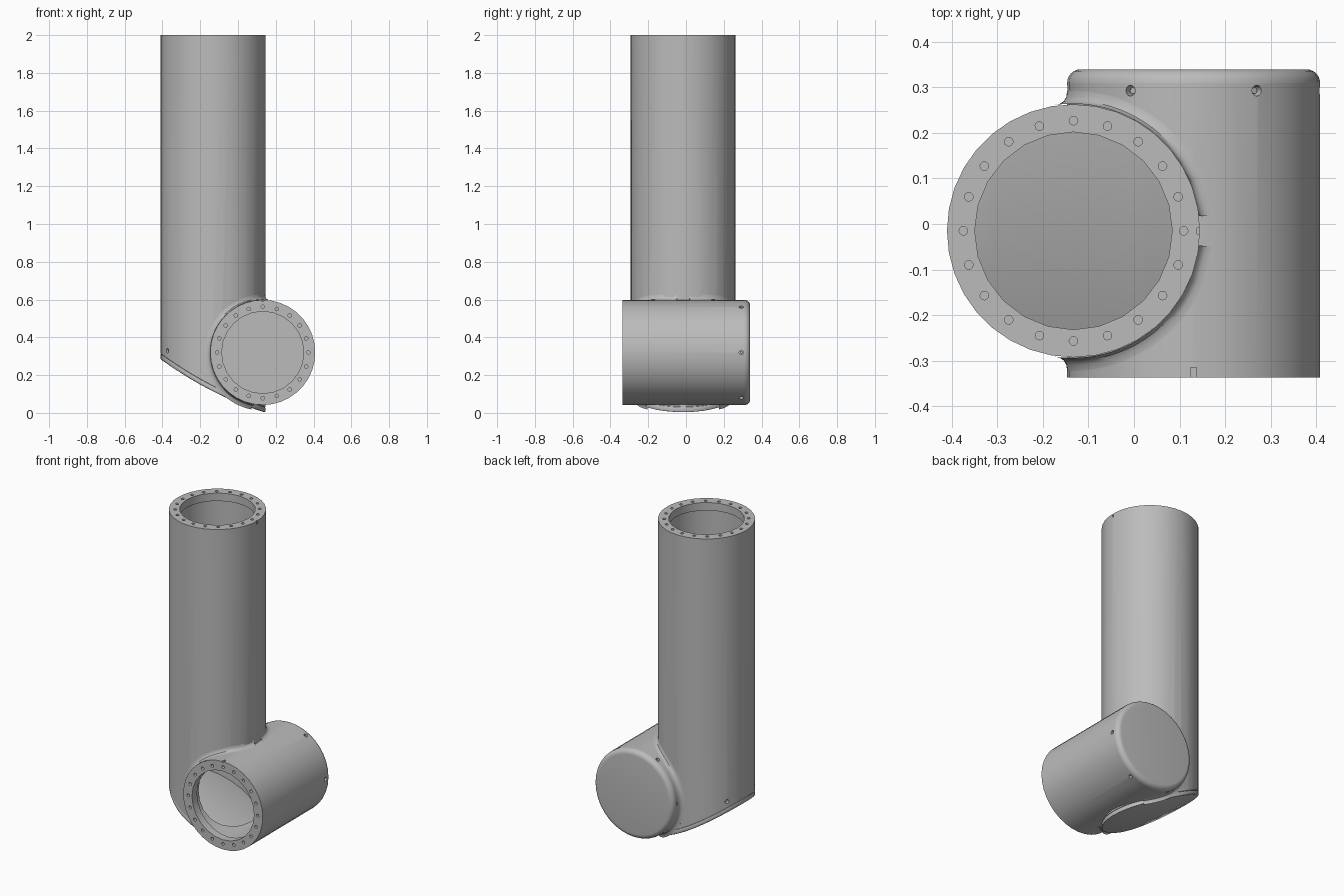
import bpy, bmesh
from math import sin, cos, pi, radians, sqrt, acos
from mathutils import Vector, Matrix

if "Cube" in bpy.data.objects:
    bpy.data.objects.remove(bpy.data.objects["Cube"], do_unlink=True)

R, BORE, LIP = 0.278, 0.235, 0.217
POST = Vector((-0.133, -0.015, 0))      # upright tube axis
ARM = Vector((0.131, 0, 0.32))          # level tube axis, runs along y
FRONT, SEAM, BACK = -0.337, 0.31, 0.34
TO_POST = Matrix.Translation(POST)
# local z becomes world +y
TO_ARM = Matrix.Translation(ARM) @ Matrix.Rotation(-pi / 2, 4, 'X')

grey = bpy.data.materials.new("plain grey")
grey.use_nodes = True
grey.diffuse_color = (0.5, 0.5, 0.5, 1)
grey.node_tree.nodes["Principled BSDF"].inputs["Base Color"].default_value = (0.5, 0.5, 0.5, 1)


def make(name, bm, place=None):
    if place:
        bm.transform(place)
    bmesh.ops.recalc_face_normals(bm, faces=bm.faces)
    mesh = bpy.data.meshes.new(name)
    bm.to_mesh(mesh)
    bm.free()
    ob = bpy.data.objects.new(name, mesh)
    bpy.context.collection.objects.link(ob)
    mesh.materials.append(grey)
    return ob


def lathe(name, profile, place, segs=36):
    """Closed solid turned about local z from (radius, height) pairs."""
    bm = bmesh.new()
    rings = [[bm.verts.new((r * cos(2 * pi * i / segs), r * sin(2 * pi * i / segs), h))
              for i in range(segs)] for r, h in profile]
    for a, b in zip(rings, rings[1:]):
        for i in range(segs):
            j = (i + 1) % segs
            bm.faces.new((a[i], a[j], b[j], b[i]))
    bm.faces.new(rings[0])
    bm.faces.new(rings[-1])
    return make(name, bm, place)


def prism(name, outline):
    """Solid with an x-z outline, extruded along y."""
    bm = bmesh.new()
    face = bm.faces.new([bm.verts.new((x, -0.6, z)) for x, z in outline])
    out = bmesh.ops.extrude_face_region(bm, geom=[face])
    bmesh.ops.translate(bm, vec=(0, 1.2, 0),
                        verts=[v for v in out["geom"] if isinstance(v, bmesh.types.BMVert)])
    return make(name, bm)


def drills(name, places, radius, depth):
    """Many short drill cylinders in one cutter."""
    bm = bmesh.new()
    for m in places:
        bmesh.ops.create_cone(bm, cap_ends=True, segments=12, radius1=radius,
                              radius2=radius, depth=depth, matrix=m)
    return make(name, bm)


def apply_mod(ob, kind, **settings):
    mod = ob.modifiers.new(kind.title(), kind)
    for key, value in settings.items():
        setattr(mod, key, value)
    bpy.ops.object.select_all(action='DESELECT')
    bpy.context.view_layer.objects.active = ob
    ob.select_set(True)
    bpy.ops.object.modifier_apply(modifier=mod.name)


def combine(ob, tool, operation='DIFFERENCE'):
    apply_mod(ob, 'BOOLEAN', object=tool, operation=operation, solver='EXACT')
    bpy.data.objects.remove(tool, do_unlink=True)


def smooth(ob):
    bpy.ops.object.select_all(action='DESELECT')
    bpy.context.view_layer.objects.active = ob
    ob.select_set(True)
    bpy.ops.object.shade_smooth_by_angle(angle=radians(32))


def underside(x):
    """Height of the curved, slanting underside."""
    t = (x + 0.411) / 0.556
    return 0.285 - 0.40 * t + 0.117 * t * t


xs = [-0.5 + 0.05 * i for i in range(15)]


def below(offset):
    return [(x, underside(x) + offset) for x in xs] + [(0.2, -0.6), (-0.5, -0.6)]


# Elbow body: upright tube trimmed by the slanting curve, joined to the level tube
body = lathe("elbow_body", [(R, -0.2), (R, 2)], TO_POST)
combine(body, prism("trim", below(0.03)))
combine(body, lathe("arm", [(R, FRONT), (R, SEAM)], TO_ARM), 'UNION')

# Bores, each with a narrower lip at its open end
combine(body, lathe("post_bore", [(BORE, -0.2), (BORE, 1.95), (LIP, 1.95), (LIP, 2.1)],
                    TO_POST, 24))
combine(body, lathe("arm_bore", [(LIP, FRONT - 0.1), (LIP, FRONT + 0.05),
                                 (BORE, FRONT + 0.05), (BORE, SEAM + 0.1)], TO_ARM, 24))

# Bolt circles on both flanges
circle = [Matrix.Rotation(2 * pi * i / 20, 4, 'Z') @ Matrix.Translation((0.242, 0, 0))
          for i in range(20)]
bolts = [TO_POST @ Matrix.Translation((0, 0, 2)) @ m for m in circle]
bolts += [TO_ARM @ Matrix.Translation((0, 0, FRONT)) @ m for m in circle]
combine(body, drills("bolt_drills", bolts, 0.0095, 0.08))

# Small locating notches on the flange rims, and radial screw holes beside the caps
side = Matrix.Rotation(pi / 2, 4, 'Y')
radial = []
for i in range(6):
    turn = Matrix.Rotation(i * pi / 3, 4, 'Z')
    radial.append(TO_ARM @ Matrix.Translation((0, 0, 0.293)) @ turn
                  @ Matrix.Translation((R, 0, 0)) @ side)
for deg in (90, 150, 210, 270):
    x = POST.x + R * cos(radians(deg))
    radial.append(TO_POST @ Matrix.Translation((0, 0, underside(x) + 0.07))
                  @ Matrix.Rotation(radians(deg), 4, 'Z')
                  @ Matrix.Translation((R, 0, 0)) @ side)
combine(body, drills("screw_drills", radial, 0.012, 0.05))
bm = bmesh.new()
for spot in (POST + Vector((R, 0, 2)), ARM + Vector((0, FRONT, R))):
    bmesh.ops.create_cube(bm, size=1, matrix=Matrix.Translation(spot)
                          @ Matrix.Diagonal((0.013, 0.013 if spot.z > 1 else 0.044,
                                             0.044 if spot.z > 1 else 0.013, 1)))
combine(body, make("notches", bm))
smooth(body)

# Screws sunk in the radial holes
smooth(drills("cap_screws", [m @ Matrix.Translation((0, 0, -0.018)) for m in radial], 0.007, 0.014))

# Rounded cap at the back of the level tube
edge = BACK - SEAM
arc = [(R - edge + edge * cos(a), SEAM + edge * sin(a))
       for a in (i * pi / 12 for i in range(7))]
smooth(lathe("back_cap", arc, TO_ARM))

# Curved plate closing the slanting underside
cap = lathe("lower_cap", [(R, -0.2), (R, 0.6)], TO_POST)
band = [(x, underside(x)) for x in xs] + [(x, underside(x) + 0.03) for x in reversed(xs)]
combine(cap, prism("band", band), 'INTERSECT')
apply_mod(cap, 'BEVEL', width=0.007, segments=2, limit_method='ANGLE', angle_limit=radians(40))
smooth(cap)

# Concave blends where the two tubes meet, one for each side
bm = bmesh.new()
for s in (-1, 1):
    rows = []
    for i in range(41):
        phi = radians(87.5 + (258 - 87.5) * i / 40)
        n2 = Vector((cos(phi), 0, sin(phi)))
        x = ARM.x + R * n2.x
        c = max(-1, min(1, (x - POST.x) / R))
        n1 = Vector((c, s * sqrt(1 - c * c), 0))
        p = Vector((x, POST.y + R * n1.y, ARM.z + R * n2.z))
        t = n1.cross(n2).normalized()
        d1, d2 = t.cross(n1), t.cross(n2)
        d1 *= 0.03 if d1.dot(n2) > 0 else -0.03
        d2 *= 0.03 if d2.dot(n1) > 0 else -0.03
        rows.append([bm.verts.new(p + d1 * (1 - k) ** 2 + d2 * k ** 2)
                     for k in (0, 0.25, 0.5, 0.75, 1)])
    for a, b in zip(rows, rows[1:]):
        for k in range(4):
            quad = (a[k], a[k + 1], b[k + 1], b[k])
            bm.faces.new(quad if s > 0 else quad[::-1])
bmesh.ops.remove_doubles(bm, verts=bm.verts, dist=0.0005)
smooth(make("blend_fillet", bm))
